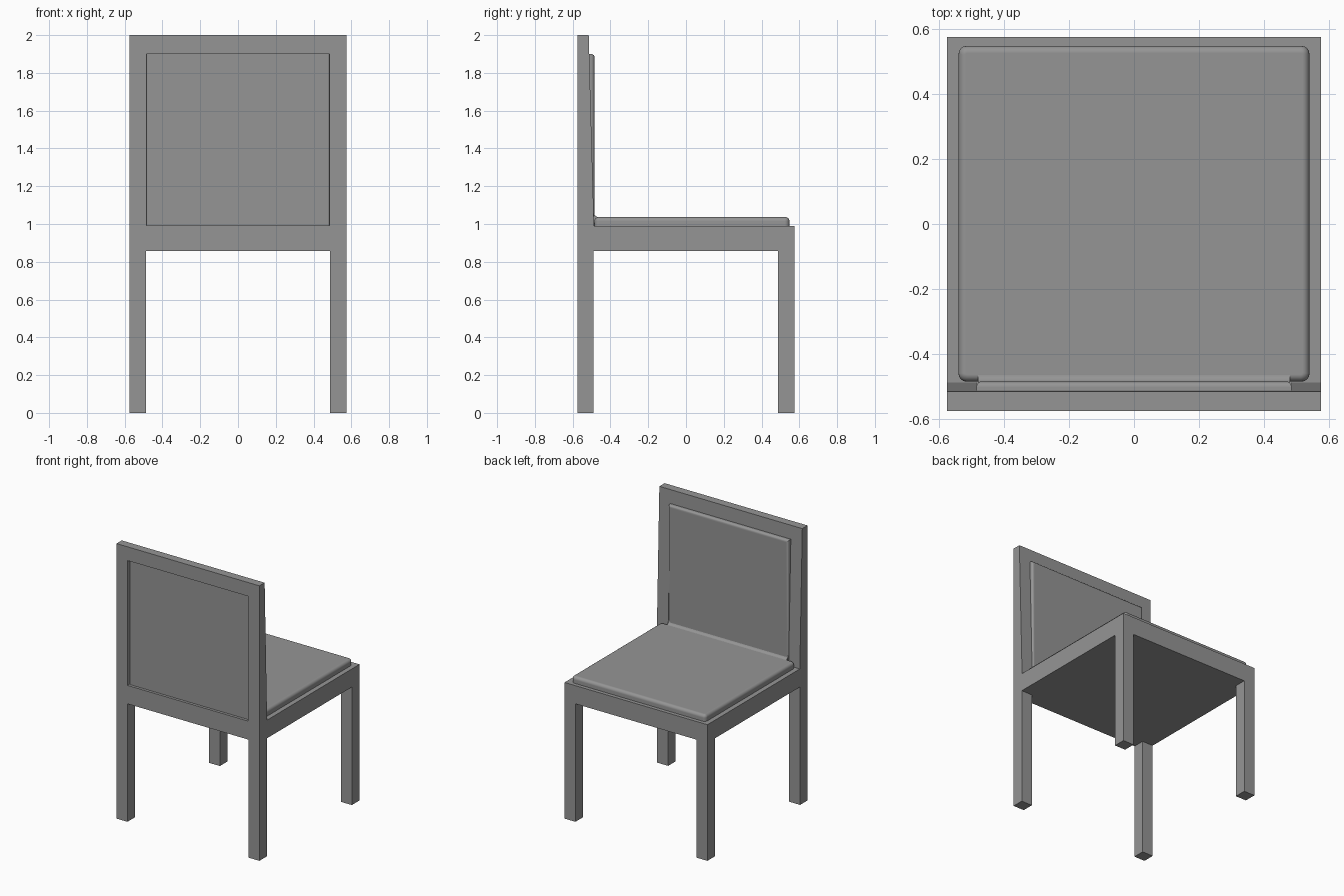
import bpy, bmesh, math

if "Cube" in bpy.data.objects:
    bpy.data.objects.remove(bpy.data.objects["Cube"])

# Dark grey finish used on every part
grey = bpy.data.materials.new("dark_grey")
grey.diffuse_color = (0.3, 0.3, 0.3, 1)
grey.use_nodes = True
grey.node_tree.nodes["Principled BSDF"].inputs["Base Color"].default_value = grey.diffuse_color


def prism(name, profile, x0, x1):
    """Extrude a (y, z) profile along x."""
    bm = bmesh.new()
    face = bm.faces.new([bm.verts.new((x0, y, z)) for y, z in profile])
    new = bmesh.ops.extrude_face_region(bm, geom=[face])["geom"]
    bmesh.ops.translate(bm, vec=(x1 - x0, 0, 0),
                        verts=[v for v in new if isinstance(v, bmesh.types.BMVert)])
    bmesh.ops.recalc_face_normals(bm, faces=bm.faces)
    mesh = bpy.data.meshes.new(name)
    bm.to_mesh(mesh)
    bm.free()
    mesh.materials.append(grey)
    ob = bpy.data.objects.new(name, mesh)
    bpy.context.collection.objects.link(ob)
    return ob


def box(name, half_x, y0, y1, z0, z1):
    return prism(name, [(y0, z0), (y1, z0), (y1, z1), (y0, z1)], -half_x, half_x)


def round_edges(ob, keep, width, segments=4):
    """Bevel the edges whose midpoint passes the test."""
    bm = bmesh.new()
    bm.from_mesh(ob.data)
    edges = [e for e in bm.edges if keep((e.verts[0].co + e.verts[1].co) / 2)]
    bmesh.ops.bevel(bm, geom=edges, offset=width, segments=segments,
                    profile=0.5, affect='EDGES')
    bm.to_mesh(ob.data)
    bm.free()


def smooth(ob):
    """Smooth shading that keeps the large flat faces flat."""
    bpy.ops.object.select_all(action='DESELECT')
    ob.select_set(True)
    bpy.context.view_layer.objects.active = ob
    bpy.ops.object.shade_smooth_by_angle(angle=math.radians(40))
    mod = ob.modifiers.new("weighted_normals", 'WEIGHTED_NORMAL')
    mod.keep_sharp = True


# Wooden frame: side silhouette with tapered back, extruded across the width
W, INNER = 0.575, 0.487
frame = prism("chair_frame", [
    (-W, 0), (-0.49, 0), (-0.49, 0.858), (INNER, 0.858), (INNER, 0), (W, 0),
    (W, 0.99), (-0.487, 0.99), (-0.515, 2), (-W, 2)], -W, W)

# Cutters: gap between the legs, and opening in the backrest
for cutter in (box("leg_gap_cutter", INNER, -0.8, 0.8, -0.2, 0.858),
               box("back_opening_cutter", 0.485, -0.8, -0.4, 0.992, 1.9)):
    cutter.hide_render = True
    cutter.hide_viewport = True
    mod = frame.modifiers.new(cutter.name, 'BOOLEAN')
    mod.operation = 'DIFFERENCE'
    mod.solver = 'EXACT'
    mod.object = cutter

# Back cushion, filling the opening and recessed a little at the rear
back = box("back_cushion", 0.485, -0.555, -0.484, 0.99, 1.9)
round_edges(back, lambda m: m.y > -0.49 and m.z > 1.0, 0.018)
round_edges(back, lambda m: m.y < -0.55 and abs(m.x) > 0.48, 0.01)
smooth(back)

# Seat cushion: rounded corners, then soft top rim
seat = box("seat_cushion", 0.54, -0.485, 0.548, 0.985, 1.037)
round_edges(seat, lambda m: abs(m.z - 1.011) < 0.001 and abs(m.x) > 0.5
            and abs(m.y - 0.03) > 0.4, 0.025)
round_edges(seat, lambda m: m.z > 1.036, 0.022)
smooth(seat)

# Soft cove where the seat cushion meets the back cushion
r, yb, zb = 0.026, -0.487, 1.036
arc = [(yb + r - r * math.cos(a), zb + r - r * math.sin(a))
       for a in (i * math.pi / 12 for i in range(7))]
cove = prism("cushion_cove", [(yb, zb - 0.03), *arc, (yb + r, zb - 0.03)], -0.48, 0.48)
smooth(cove)
